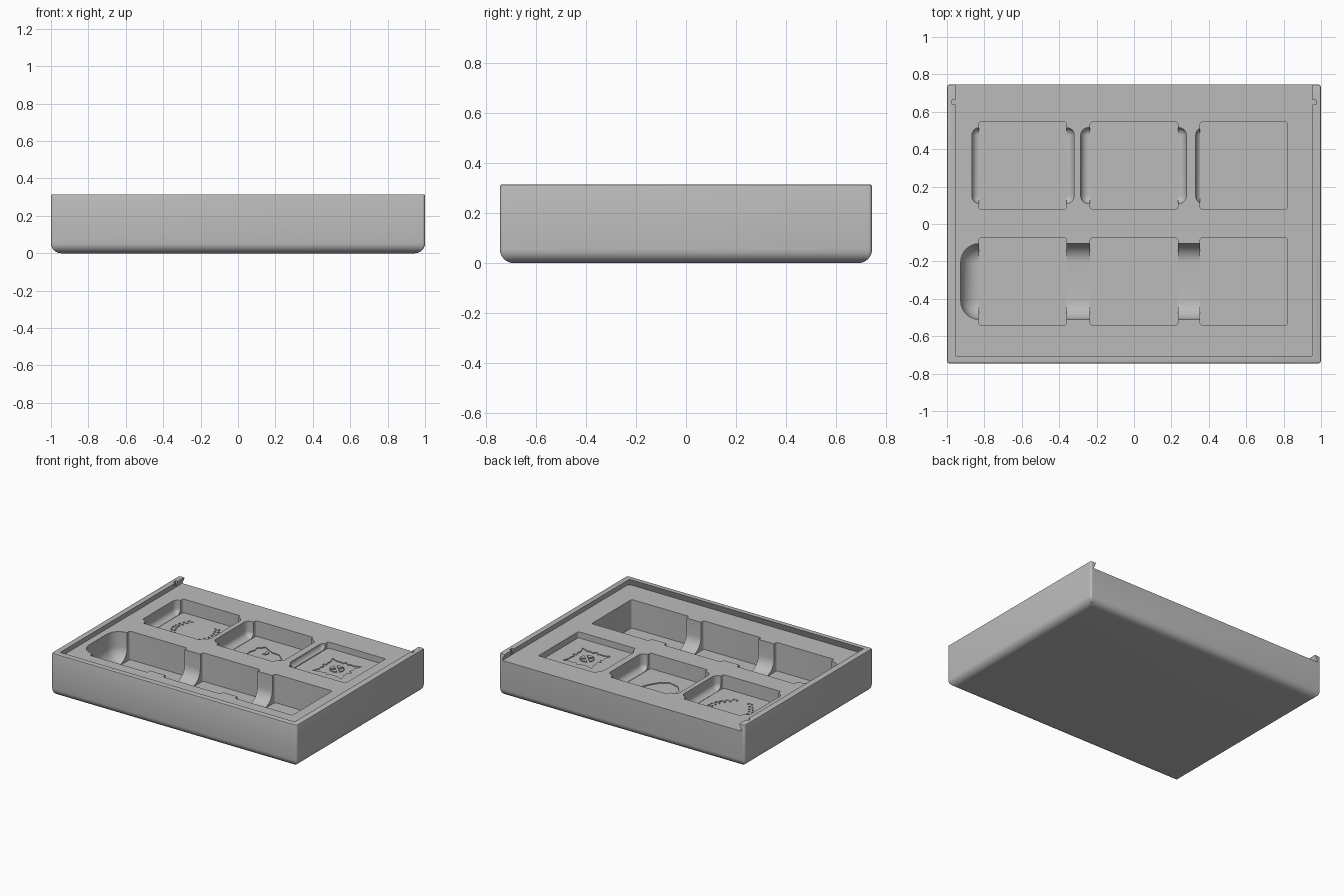
import bpy, bmesh
from math import sin, cos, pi, radians

if "Cube" in bpy.data.objects:
    bpy.data.objects.remove(bpy.data.objects["Cube"])

grey = bpy.data.materials.new("plain grey")
grey.use_nodes = True
grey.diffuse_color = (0.5, 0.5, 0.5, 1)
grey.node_tree.nodes["Principled BSDF"].inputs["Base Color"].default_value = (0.5, 0.5, 0.5, 1)

TOP, DECK = 0.315, 0.265
ABOVE = 0.4
ENGRAVE = 0.007


def loft(bm, rings):
    """Close a stack of equal-length rings of (x, y, z) points into a solid."""
    rows = [[bm.verts.new(p) for p in ring] for ring in rings]
    n = len(rows[0])
    for a, b in zip(rows, rows[1:]):
        for i in range(n):
            j = (i + 1) % n
            bm.faces.new((a[i], a[j], b[j], b[i]))
    bm.faces.new(rows[0][::-1])
    bm.faces.new(rows[-1])


def rounded_ring(x0, x1, y0, y1, r, inset, z, steps=6):
    x0, x1, y0, y1 = x0 + inset, x1 - inset, y0 + inset, y1 - inset
    r = max(r - inset, 0.001)
    corners = [(x1 - r, y1 - r), (x0 + r, y1 - r), (x0 + r, y0 + r), (x1 - r, y0 + r)]
    return [(cx + r * cos((k + s / steps) * pi / 2), cy + r * sin((k + s / steps) * pi / 2), z)
            for k, (cx, cy) in enumerate(corners) for s in range(steps + 1)]


def tray(bm, rect, r, layers):
    loft(bm, [rounded_ring(*rect, r, inset, z) for inset, z in layers])


def round_bottom(z, r, steps=8):
    """Layers of a quarter-round bottom edge starting at height z."""
    return [(r * (1 - sin(s / steps * pi / 2)), z + r * (1 - cos(s / steps * pi / 2)))
            for s in range(steps + 1)]


def prism(bm, pts, z0, z1):
    loft(bm, [[(x, y, z) for x, y in pts] for z in (z0, z1)])


def circle(cx, cy, r, n=24):
    return [(cx + r * cos(2 * pi * i / n), cy + r * sin(2 * pi * i / n)) for i in range(n)]


def mirrored(half):
    return half + [(x, -y) for x, y in reversed(half) if y > 0.0001]


def shift(pts, c):
    return [(x + c[0], y + c[1]) for x, y in pts]


def finish(name, bm):
    bmesh.ops.recalc_face_normals(bm, faces=bm.faces)
    mesh = bpy.data.meshes.new(name)
    bm.to_mesh(mesh)
    bm.free()
    mesh.materials.append(grey)
    ob = bpy.data.objects.new(name, mesh)
    bpy.context.scene.collection.objects.link(ob)
    return ob


def activate(ob):
    bpy.ops.object.select_all(action='DESELECT')
    ob.select_set(True)
    bpy.context.view_layer.objects.active = ob


def cut(body, bm):
    cutter = finish("cutter", bm)
    cutter.hide_render = True
    mod = body.modifiers.new("cut", 'BOOLEAN')
    mod.operation, mod.solver, mod.object = 'DIFFERENCE', 'EXACT', cutter
    activate(body)
    bpy.ops.object.modifier_apply(modifier=mod.name)
    bpy.data.objects.remove(cutter)


def cut_tray(rect, r, layers):
    bm = bmesh.new()
    tray(bm, rect, r, layers)
    cut(body, bm)


# Outer box with rounded bottom edge
bm = bmesh.new()
tray(bm, (-1, 1, -0.745, 0.745), 0.015,
     round_bottom(0, 0.055) + [(0, TOP - 0.008), (0.002, TOP - 0.002), (0.008, TOP)])
body = finish("box_body", bm)

# Undercut lid groove, open at the back, with two catch notches
slope = 0.02 / (TOP - DECK)
cut_tray((-0.955, 0.955, -0.705, 0.95), 0.002,
         [(-0.02, DECK), (slope * 0.02, TOP + 0.02)])
for side in (-1, 1):
    cut_tray((side * 0.96 - 0.014, side * 0.96 + 0.014, 0.638, 0.664), 0.004,
             [(0, DECK + 0.002), (0, ABOVE)])

# Square tile pockets
columns = (-0.595, 0, 0.5875)
BACK, FRONT = 0.3125, -0.3075
back_floors = (0.165, 0.15, 0.22)
front_floor = 0.055
slots = [(x, BACK, z) for x, z in zip(columns, back_floors)]
slots += [(x, FRONT, front_floor) for x in columns]
for x, y, z in slots:
    cut_tray((x - 0.234, x + 0.234, y - 0.233, y + 0.233), 0.012, [(0, z), (0, ABOVE)])

# Finger scoops beside the back pockets, and the long front trough
for (x0, x1), z in zip(((-0.867, -0.32), (-0.285, 0.28), (0.33, 0.7)), back_floors):
    r = 0.04
    cut_tray((x0, x1, 0.11, 0.515), r, round_bottom(z + 0.002, r) + [(0, ABOVE)])
cut_tray((-0.927, 0.72, -0.51, -0.105), 0.1,
         round_bottom(front_floor + 0.002, 0.1) + [(0, ABOVE)])

# Animal heads, bird head and frame as half or whole outlines
fox = mirrored([(0.125, 0), (0.01, 0.115), (0.005, 0.095), (-0.025, 0.125), (-0.03, 0.1),
                (-0.05, 0.115), (-0.05, 0.085), (-0.125, 0.085), (-0.1, 0.05), (-0.05, 0)])
rabbit = mirrored([(0.125, 0), (0.115, 0.05), (0.085, 0.095), (0.04, 0.12), (-0.01, 0.105),
                   (-0.09, 0.125), (-0.12, 0.11), (-0.127, 0.075), (-0.11, 0.055),
                   (-0.045, 0.045), (-0.035, 0)])
mouse = mirrored([(0.125, 0), (0.11, 0.05), (0.07, 0.09), (0.01, 0.09), (-0.02, 0.115),
                  (-0.07, 0.125), (-0.11, 0.105), (-0.125, 0.07), (-0.11, 0.035),
                  (-0.06, 0.015), (-0.055, 0)])
bird = [(0.12, 0.03), (0.095, -0.03), (0.055, -0.09), (0, -0.125), (-0.08, -0.105),
        (-0.12, -0.06), (-0.13, 0.01), (-0.115, 0.05), (-0.125, 0.09), (-0.105, 0.1),
        (-0.085, 0.13), (-0.06, 0.115), (0, 0.085), (0.06, 0.08)]
frame = []
for i in range(32):
    a = i * pi / 16 + pi / 4
    edge = 0.1 / max(abs(cos(a)), abs(sin(a)))
    edge *= (1.18, 0.98, 1.04, 0.94)[min(i % 8, 8 - i % 8) % 4]
    frame.append((edge * cos(a), edge * sin(a)))

# Engraved pictures in the pocket floors
icons = [(bird, columns[1], BACK, back_floors[1]), (frame, columns[2], BACK, back_floors[2]),
         (fox, columns[0], FRONT, front_floor), (rabbit, columns[1], FRONT, front_floor),
         (mouse, columns[2], FRONT, front_floor)]
bm = bmesh.new()
for pts, x, y, z in icons:
    prism(bm, shift(pts, (x, y)), z - ENGRAVE, z + 0.01)

# Engraved wreath: paired leaves along two mirrored branches
for side in (-1, 1):
    for i in range(9):
        t = i / 8
        px = 0.06 + 0.05 * t + 0.06 * sin(pi * t)
        py = -0.125 + 0.265 * t
        lean = pi / 2 + (t - 0.4) * 1.1
        for off in (-0.5, 0.5):
            a = lean + off
            cx, cy = px - off * 0.026, py
            leaf = [(0.016, 0), (0, 0.007), (-0.014, 0), (0, -0.007)]
            pts = [(columns[0] + side * (cx + u * cos(a) - v * sin(a)),
                    BACK + cy + u * sin(a) + v * cos(a)) for u, v in leaf]
            prism(bm, pts, back_floors[0] - ENGRAVE, back_floors[0] + 0.01)
cut(body, bm)

# Raised eyes and medallion inside the engravings
bm = bmesh.new()
for col, ex, ey, r in ((0, 0.03, 0.025, 0.013), (1, 0.012, 0.04, 0.019), (2, 0.012, 0.04, 0.019)):
    for side in (-1, 1):
        prism(bm, circle(columns[col] + ex, FRONT + side * ey, r),
              front_floor - ENGRAVE - 0.001, front_floor)
crescent = [(-0.045, 0.075), (-0.02, 0.075), (-0.008, 0.055), (-0.02, 0.035),
            (-0.04, 0.03), (-0.028, 0.05)]
prism(bm, shift(crescent, (columns[1], BACK)), back_floors[1] - ENGRAVE - 0.001, back_floors[1])
for i in range(4):
    a = i * pi / 2
    wedge = [(0.012, 0)] + [(0.05 * cos(s * 0.2), 0.05 * sin(s * 0.2)) for s in range(-3, 4)]
    pts = [(u * cos(a) - v * sin(a), u * sin(a) + v * cos(a)) for u, v in wedge]
    prism(bm, shift(pts, (columns[2], BACK)), back_floors[2] - ENGRAVE - 0.001, back_floors[2])
details = finish("engraving_details", bm)

for ob in (body, details):
    activate(ob)
    bpy.ops.object.shade_smooth_by_angle(angle=radians(30))
